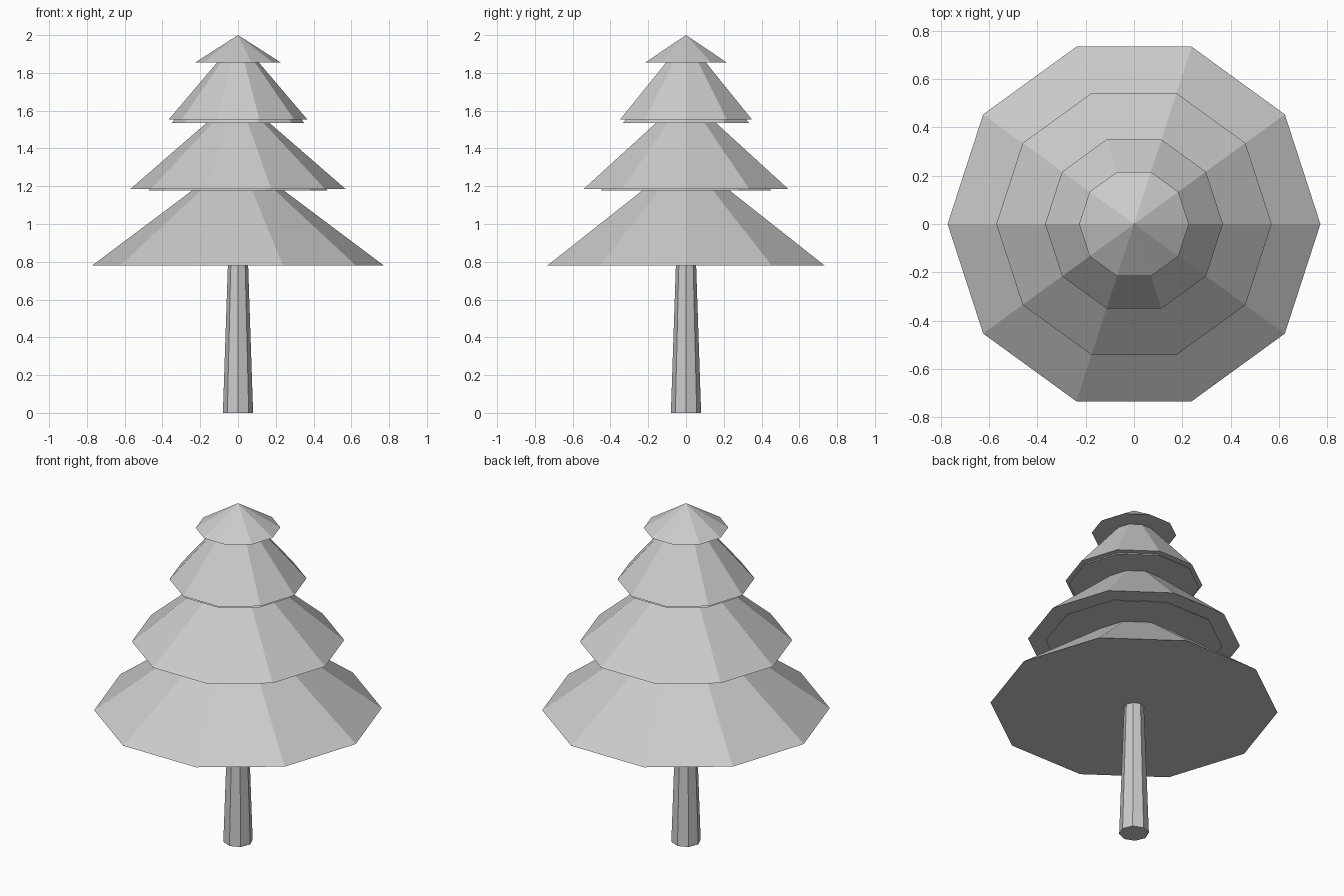
import bpy
from math import pi

if "Cube" in bpy.data.objects:
    bpy.data.objects.remove(bpy.data.objects["Cube"])


def cone(name, sides, z0, z1, r0, r1=0.0):
    """Flat-shaded cone or tapered prism from z0 to z1, with a corner on +x."""
    bpy.ops.mesh.primitive_cone_add(
        vertices=sides, radius1=r0, radius2=r1, depth=z1 - z0,
        location=(0, 0, (z0 + z1) / 2), rotation=(0, 0, pi / 2))
    obj = bpy.context.object
    obj.name = name
    return obj


# Tapered trunk, running a little way into the foliage
cone("trunk", 8, 0.0, 0.95, 0.08, 0.048)

# Foliage tiers, bottom to top: (name, base z, apex z, radius)
tiers = [
    ("branches_bottom", 0.78, 1.36, 0.772),
    ("branches_lower_middle", 1.185, 1.68, 0.57),
    ("branches_upper_middle", 1.552, 1.985, 0.368),
    ("branches_top", 1.855, 2.0, 0.227),
]
for name, z0, z1, r in tiers:
    cone(name, 10, z0, z1, r)

# Smaller inner skirts that just peek out below the two middle tiers
cone("inner_skirt_lower", 10, 1.178, 1.58, 0.475)
cone("inner_skirt_upper", 10, 1.536, 1.93, 0.35)
